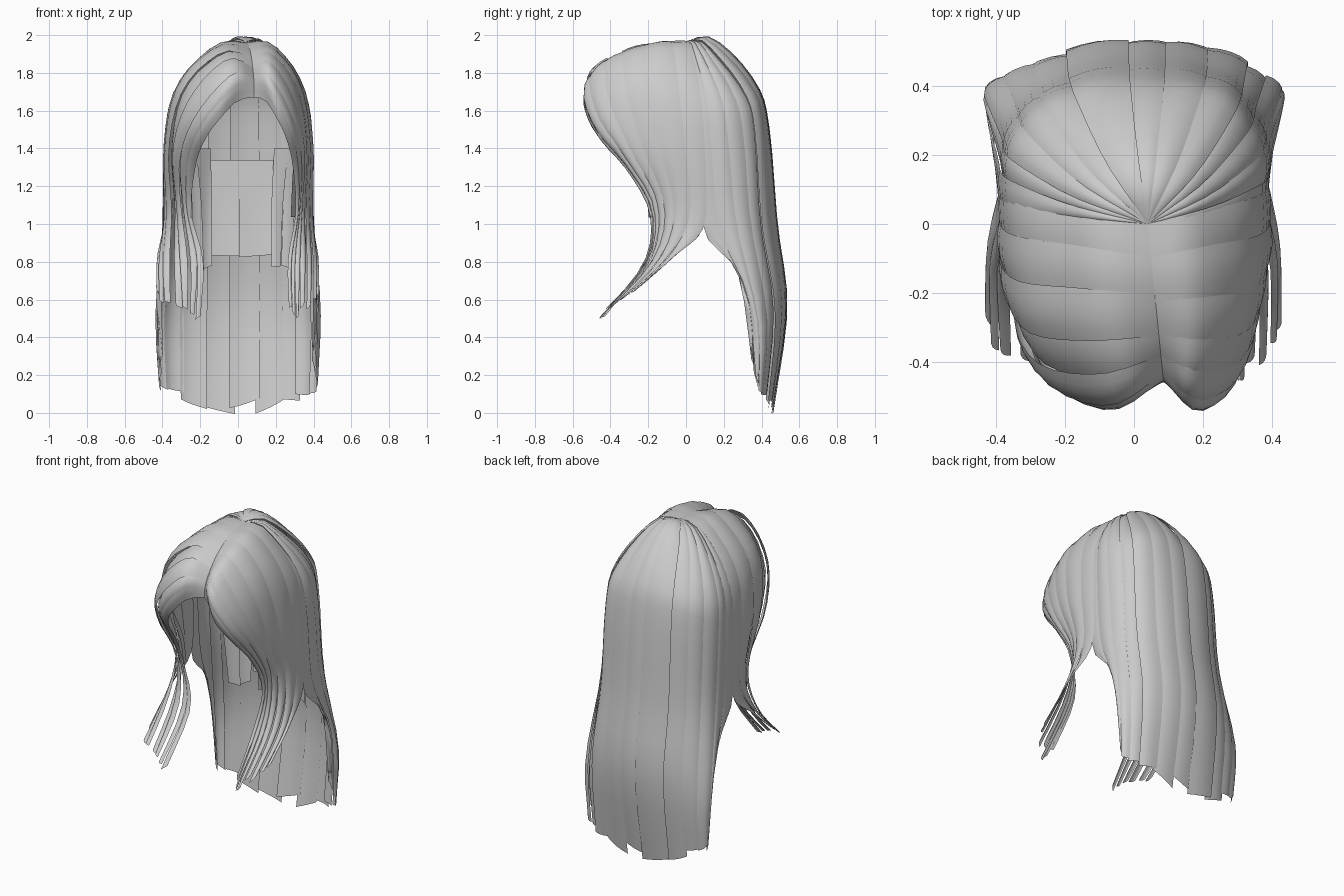
import bpy, bmesh, math, random
from mathutils import Vector

random.seed(7)
if "Cube" in bpy.data.objects:
    bpy.data.objects.remove(bpy.data.objects["Cube"], do_unlink=True)

HALF = 0.4       # half width of the hair


def material(name, colour):
    m = bpy.data.materials.new(name)
    m.use_nodes = True
    m.diffuse_color = colour
    m.node_tree.nodes["Principled BSDF"].inputs["Base Color"].default_value = colour
    return m


HAIR = material("hair grey", (0.6, 0.6, 0.6, 1))


def guide(side, rows):
    """Rows are (fraction from parting to side, y, z); the parting runs askew."""
    part = 0.04 - 0.1 * min(0, rows[0][1])
    return [Vector((part + f * (side * HALF - part), y, z)) for f, y, z in rows]


def spline(pts, t):
    """Smooth curve through the points, t from 0 to len - 1."""
    n = len(pts) - 1
    i = max(0, min(int(t), n - 1))
    u = t - i
    b, c = pts[i], pts[i + 1]
    a = pts[i - 1] if i > 0 else b * 2 - c
    d = pts[i + 2] if i + 2 <= n else c * 2 - b
    return (b * 2 + (c - a) * u + (a * 2 - b * 5 + c * 4 - d) * u * u
            + (b * 3 - a - c * 3 + d) * u ** 3) / 2


def outward(p):
    return Vector((p.x, p.y, max(0, p.z - 1.3))).normalized()


def surface(guides, t, v, lift):
    p = spline([spline(list(ring), t) for ring in zip(*guides)], v)
    if v < 1:
        p.z += lift * math.sin(math.pi * v)   # hair rises beside the parting
    return p


def sheet(name, guides, cards, lift=0.03, taper=1.0, ragged=0.3, puff=0.008,
          depth=0.012, rows=20):
    """Loft the guides and split the result into overlapping hair cards."""
    bm = bmesh.new()
    span, last = len(guides) - 1, len(guides[0]) - 1
    cols = (-1, -0.5, 0, 0.5, 1)
    for k in range(cards):
        mid = (k + 0.5) * span / cards
        half = 0.5 * span / cards * 1.2
        end = last - random.uniform(0, ragged)
        layer = random.uniform(-depth, depth)
        slant = random.uniform(-0.05, 0.05)
        grid = []
        for r in range(rows + 1):
            s = r / rows
            narrow = 1 - (1 - taper) * max(0, (s - 0.65) / 0.35)
            line = []
            for c in cols:
                t = max(0, min(span, mid + c * half * narrow))
                v = s * (end + c * slant)
                p = surface(guides, t, v, lift)
                p += outward(p) * min(1, v) * (layer + puff * (0.4 - c * c))
                line.append(bm.verts.new(p))
            grid.append(line)
        for r in range(rows):
            for c in range(len(cols) - 1):
                f = bm.faces.new((grid[r][c], grid[r + 1][c],
                                  grid[r + 1][c + 1], grid[r][c + 1]))
                f.normal_update()
                if f.normal.dot(outward(f.calc_center_median())) < 0:
                    f.normal_flip()
    me = bpy.data.meshes.new(name)
    bm.to_mesh(me)
    bm.free()
    me.materials.append(HAIR)
    me.polygons.foreach_set("use_smooth", [True] * len(me.polygons))
    ob = bpy.data.objects.new(name, me)
    bpy.context.collection.objects.link(ob)


# Long back hair, from one side round to the other
CROWN = (0, 0, 1.965)
back_centre = [CROWN, (0, .2, 1.94), (0, .38, 1.73), (0, .44, 1.5),
               (0, .485, 1), (0, .535, .55), (0, .455, 0)]
back_half = [
    [CROWN, (.35, .16, 1.91), (.6, .33, 1.7), (.66, .385, 1.5),
     (.68, .42, 1), (.7, .485, .55), (.7, .44, .04)],
    [CROWN, (.5, .09, 1.89), (.88, .2, 1.66), (.95, .24, 1.4),
     (.97, .28, 1), (1.08, .39, .5), (1.04, .39, .12)],
    [CROWN, (.5, .02, 1.89), (.87, .04, 1.68), (.98, .06, 1.4),
     (1, .1, .96), (1.03, .28, .74), (1, .36, .25)],
]
back = ([guide(1, g) for g in reversed(back_half)] + [guide(1, back_centre)]
        + [guide(-1, g) for g in back_half])
sheet("back_hair", back, 13, ragged=0.15)

# Swept fringe and front locks, rooted along the parting
front_half = [
    [CROWN, (.5, .04, 1.89), (.88, .08, 1.68), (.98, .1, 1.4),
     (1, .1, 1), (1.08, -.06, .83), (1.1, -.3, .62)],
    [(0, -.15, 1.95), (.5, -.12, 1.9), (.86, -.1, 1.7), (.98, -.06, 1.4),
     (.97, -.02, 1.05), (1.03, -.13, .8), (1.02, -.4, .55)],
    [(0, -.3, 1.89), (.45, -.3, 1.88), (.8, -.28, 1.7), (.93, -.2, 1.4),
     (.9, -.1, 1.08), (.92, -.18, .8), (.9, -.45, .51)],
    [(0, -.4, 1.81), (.35, -.46, 1.82), (.7, -.43, 1.62), (.86, -.31, 1.38),
     (.82, -.16, 1.1), (.78, -.2, .8), (.76, -.46, .5)],
    [(0, -.45, 1.74), (.3, -.54, 1.71), (.62, -.48, 1.52), (.76, -.32, 1.32),
     (.76, -.18, 1.08), (.66, -.21, .8), (.68, -.46, .5)],
    [(0, -.46, 1.67), (.35, -.52, 1.57), (.56, -.44, 1.43), (.66, -.3, 1.27),
     (.69, -.19, 1.05), (.56, -.22, .8), (.58, -.44, .5)],
]
for side, label in ((1, "left"), (-1, "right")):
    sheet("front_hair_" + label, [guide(side, g) for g in front_half], 7,
          taper=0.6, ragged=0.3)

# Short panel hanging inside the back
inner_back = [(.42, .38, 1.34), (.42, .38, 1.1), (.42, .36, .83)]
sheet("inner_back", [guide(s, inner_back) for s in (1, -1)], 2,
      lift=0, ragged=0.05, rows=6)

# Shorter strands inside the sides, and a blunt strand under each fringe
inner_side = [
    [(.42, .36, 1.4), (.4, .34, 1.1), (.4, .32, .76)],
    [(.8, .22, 1.4), (.72, .24, 1.1), (.66, .26, .76)],
]
fringe_end = [
    [(.68, -.28, 1.35), (.68, -.22, 1.2), (.66, -.2, 1.03)],
    [(.84, -.2, 1.4), (.8, -.12, 1.2), (.78, -.1, 1.03)],
]
for side, label in ((1, "left"), (-1, "right")):
    for name, guides, cards in (("inner_side_", inner_side, 2),
                                ("fringe_end_", fringe_end, 1)):
        sheet(name + label, [guide(side, [(f, y, z) for f, y, z in g]) for g in guides],
              cards, lift=0, ragged=0.05, rows=6)
